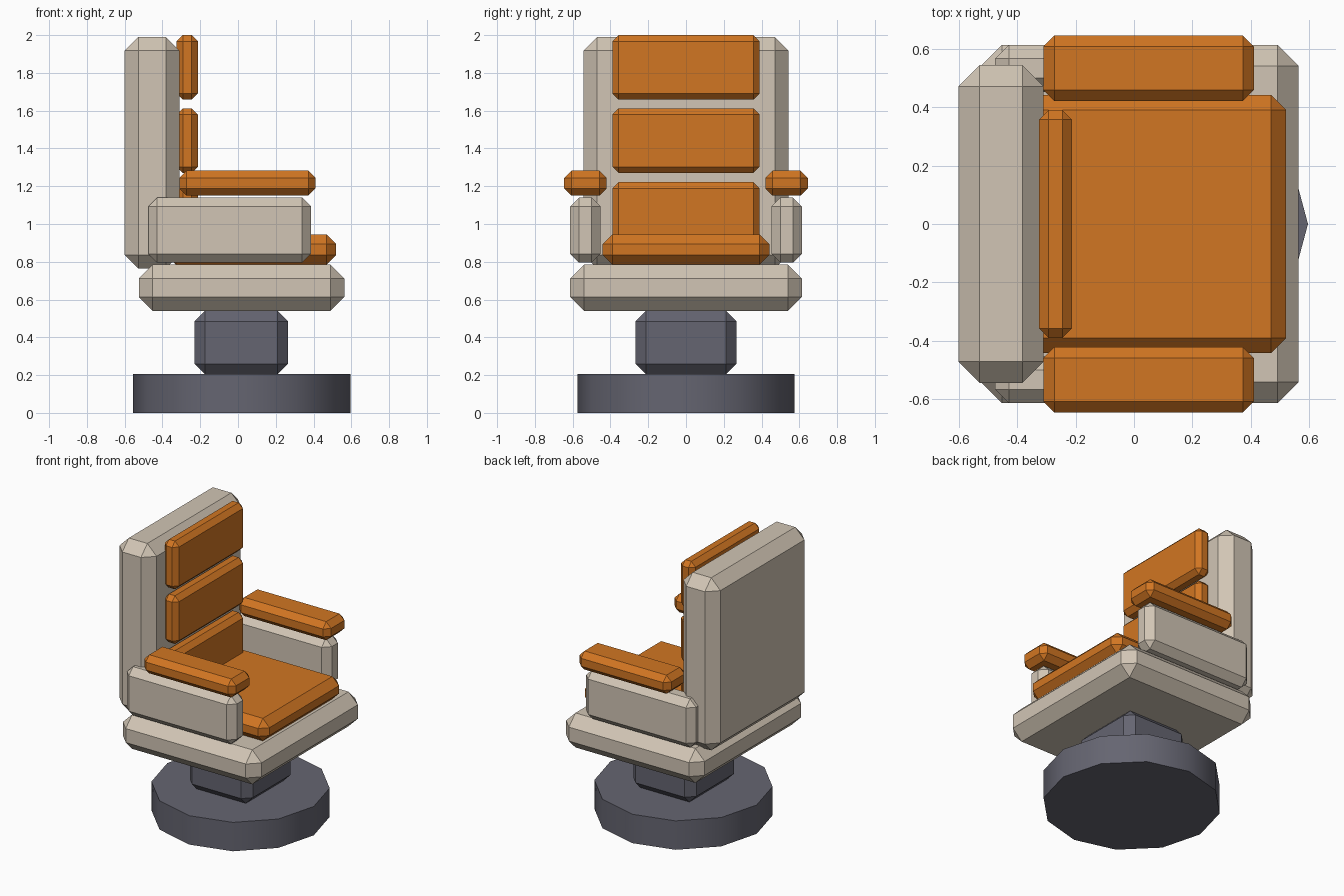
import bpy
import bmesh
import math
from mathutils import Vector

cube = bpy.data.objects.get("Cube")
if cube:
    bpy.data.objects.remove(cube, do_unlink=True)


def material(name, rgb):
    mat = bpy.data.materials.new(name)
    mat.use_nodes = True
    colour = (*rgb, 1.0)
    mat.diffuse_color = colour
    node = next(n for n in mat.node_tree.nodes if n.type == 'BSDF_PRINCIPLED')
    node.inputs["Base Color"].default_value = colour
    return mat


orange = material("orange_upholstery", (0.64, 0.18, 0.016))
cream = material("cream_shell", (0.64, 0.56, 0.46))
grey = material("dark_grey_metal", (0.13, 0.13, 0.165))


def chamfered_box(name, x, y, z, chamfer, mat):
    """Box spanning the three (low, high) ranges, with one-segment chamfers."""
    bm = bmesh.new()
    bmesh.ops.create_cube(bm, size=1)
    for v in bm.verts:
        v.co = Vector([lo + (c + 0.5) * (hi - lo)
                       for c, (lo, hi) in zip(v.co, (x, y, z))])
    bmesh.ops.bevel(bm, geom=bm.edges[:], offset=chamfer, segments=1,
                    affect='EDGES', clamp_overlap=True)
    mesh = bpy.data.meshes.new(name)
    bm.to_mesh(mesh)
    bm.free()
    mesh.materials.append(mat)
    obj = bpy.data.objects.new(name, mesh)
    bpy.context.collection.objects.link(obj)
    return obj


# Round floor base, twelve sided with a softly shaded rim
bpy.ops.mesh.primitive_cylinder_add(vertices=12, radius=0.575, depth=0.205,
                                    location=(0.02, 0, 0.1025))
base = bpy.context.object
base.name = "floor_base"
base.data.materials.append(grey)
bpy.ops.object.shade_smooth_by_angle(angle=math.radians(40))

# Pedestal, seat shell and tall back shell
chamfered_box("pedestal", (-0.23, 0.265), (-0.267, 0.267), (0.205, 0.54), 0.055, grey)
chamfered_box("seat_shell", (-0.525, 0.563), (-0.613, 0.613), (0.54, 0.785), 0.073, cream)
chamfered_box("back_shell", (-0.6, -0.31), (-0.543, 0.543), (0.765, 1.99), 0.072, cream)

# Seat cushion
chamfered_box("seat_cushion", (-0.38, 0.52), (-0.442, 0.442), (0.785, 0.945), 0.052, orange)

# Three back cushions stacked up the back shell
for label, top in (("lower", 1.222), ("middle", 1.612), ("upper", 2.0)):
    chamfered_box(label + "_back_cushion", (-0.325, -0.212), (-0.39, 0.39),
                  (top - 0.342, top), 0.033, orange)

# Side panels with padded armrests, one pair on each side
for label, side in (("near", -1), ("far", 1)):
    panel_y = sorted((side * 0.452, side * 0.613))
    pad_y = sorted((side * 0.42, side * 0.645))
    chamfered_box(label + "_side_panel", (-0.475, 0.387), panel_y, (0.795, 1.14), 0.047, cream)
    chamfered_box(label + "_armrest_pad", (-0.31, 0.41), pad_y, (1.15, 1.282), 0.038, orange)
